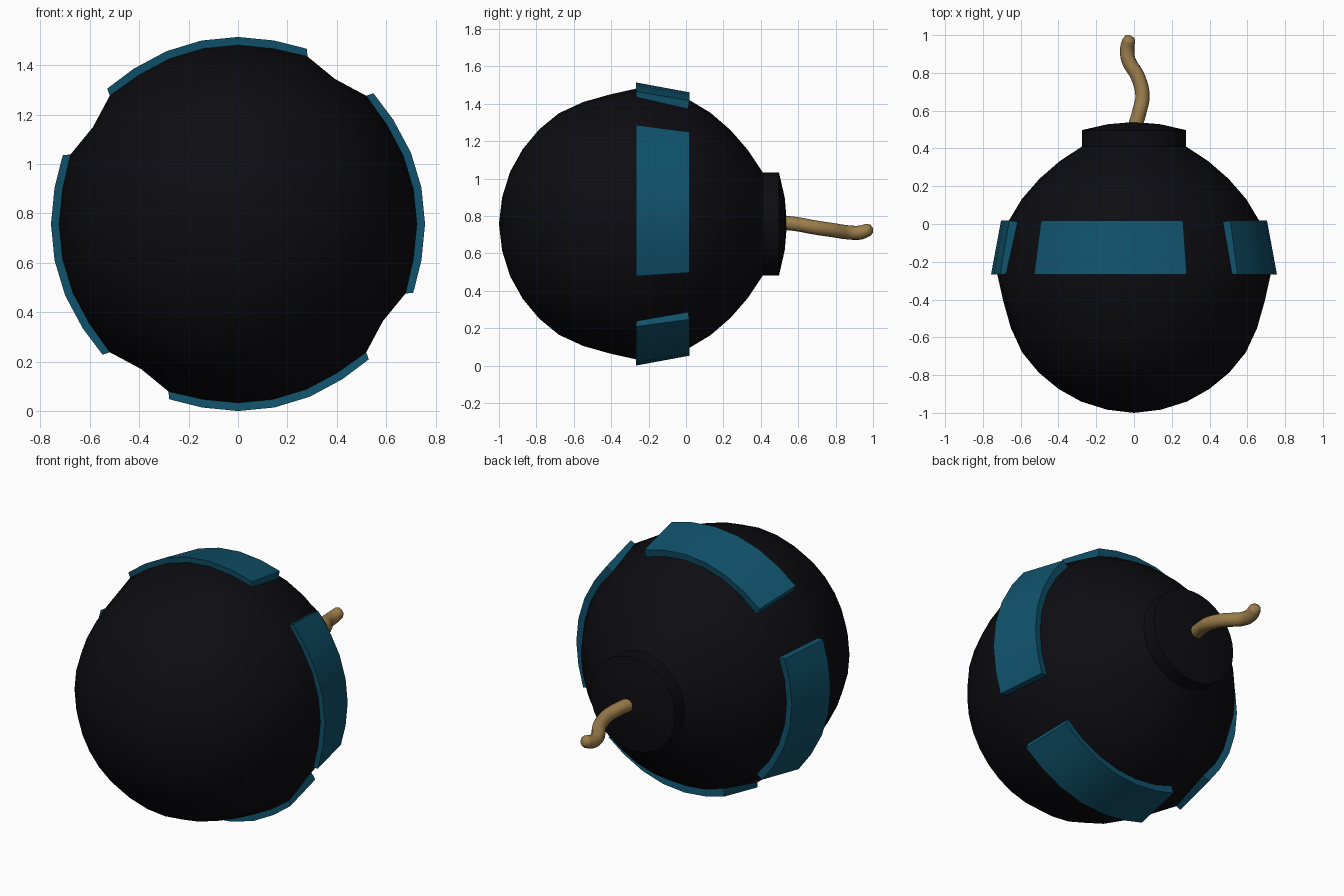
import bpy, bmesh
from math import sin, cos, radians

if "Cube" in bpy.data.objects:
    bpy.data.objects.remove(bpy.data.objects["Cube"])

CZ, SEG = 0.757, 32


def material(name, col):
    m = bpy.data.materials.new(name)
    m.diffuse_color = (*col, 1)
    m.use_nodes = True
    m.node_tree.nodes["Principled BSDF"].inputs["Base Color"].default_value = m.diffuse_color
    return m


def spot(r, deg, y):
    # point at radius r around the y axis, angle clockwise from the top
    return (r * sin(radians(deg)), y, CZ + r * cos(radians(deg)))


def finish(bm, name, mat, angle):
    bmesh.ops.recalc_face_normals(bm, faces=bm.faces)
    me = bpy.data.meshes.new(name)
    bm.to_mesh(me)
    bm.free()
    ob = bpy.data.objects.new(name, me)
    bpy.context.collection.objects.link(ob)
    me.materials.append(mat)
    bpy.ops.object.select_all(action='DESELECT')
    ob.select_set(True)
    bpy.context.view_layer.objects.active = ob
    bpy.ops.object.shade_smooth_by_angle(angle=radians(angle))
    return ob


black = material("black_shell", (0.004, 0.004, 0.006))
teal = material("teal_band", (0.005, 0.085, 0.15))
tan = material("tan_cord", (0.32, 0.2, 0.07))

# Round body with neck: (radius, y) profile turned around the y axis
profile = [(0.143, -0.983), (0.28, -0.94), (0.4, -0.873), (0.506, -0.785),
           (0.592, -0.68), (0.652, -0.55), (0.693, -0.405), (0.724, -0.265),
           (0.666, 0.012), (0.594, 0.132), (0.5, 0.24), (0.394, 0.332),
           (0.276, 0.41), (0.276, 0.497), (0.14, 0.528)]
EQUATOR = 7
bm = bmesh.new()
rings = []
for k, (r, y) in enumerate(profile):
    ring = []
    for i in range(SEG):
        rr = r
        if k == EQUATOR:    # the equator dips in the gaps between bands
            rr = {2: 0.734, 3: 0.706, 4: 0.734}.get(i % 8, r)
        ring.append(bm.verts.new(spot(rr, i * 360 / SEG, y)))
    rings.append(ring)
front, back = bm.verts.new((0, -1, CZ)), bm.verts.new((0, 0.54, CZ))
for i in range(SEG):
    j = (i + 1) % SEG
    bm.faces.new((front, rings[0][i], rings[0][j]))
    bm.faces.new((back, rings[-1][j], rings[-1][i]))
    for a, b in zip(rings, rings[1:]):
        bm.faces.new((a[i], a[j], b[j], b[i]))
finish(bm, "body", black, 35)

# Four raised curved bands around the body
for n in range(4):
    bm = bmesh.new()
    loops = []
    for i in range(7):
        end = {0: 1, 6: -1}.get(i, 0)
        deg = -45 + i * 11.25 + n * 90
        e = 0.01 if end else 0
        loops.append([bm.verts.new(spot(r, d, y)) for r, d, y in (
            (0.724 + e, deg, -0.265), (0.757 + e / 2, deg + end, -0.268),
            (0.704 + e / 2, deg + end, 0.018), (0.666, deg, 0.012))])
    for a, b in zip(loops, loops[1:]):
        for k in range(4):
            m = (k + 1) % 4
            bm.faces.new((a[k], a[m], b[m], b[k]))
    bm.faces.new(loops[0])
    bm.faces.new(loops[-1])
    finish(bm, f"band_{n + 1}", teal, 30)

# Wavy fuse: round cord along a smooth path, narrowing to a rounded tip
path = [(0, 0.5, 0.766, 1), (0.03, 0.6, 0.755, 1), (0.045, 0.68, 0.74, 1),
        (0.02, 0.78, 0.725, 1), (-0.03, 0.87, 0.712, 1),
        (-0.036, 0.93, 0.711, 1), (-0.027, 0.975, 0.726, 0.9),
        (-0.024, 0.99, 0.731, 0.65), (-0.022, 0.996, 0.733, 0.25)]
cu = bpy.data.curves.new("fuse", 'CURVE')
cu.dimensions = '3D'
cu.bevel_depth = 0.038
cu.bevel_resolution = 4
cu.resolution_u = 5
cu.use_fill_caps = True
sp = cu.splines.new('BEZIER')
sp.bezier_points.add(len(path) - 1)
for p, (x, y, z, r) in zip(sp.bezier_points, path):
    p.co, p.radius = (x, y, z), r
    p.handle_left_type = p.handle_right_type = 'AUTO'
cu.materials.append(tan)
fuse = bpy.data.objects.new("fuse", cu)
bpy.context.collection.objects.link(fuse)
